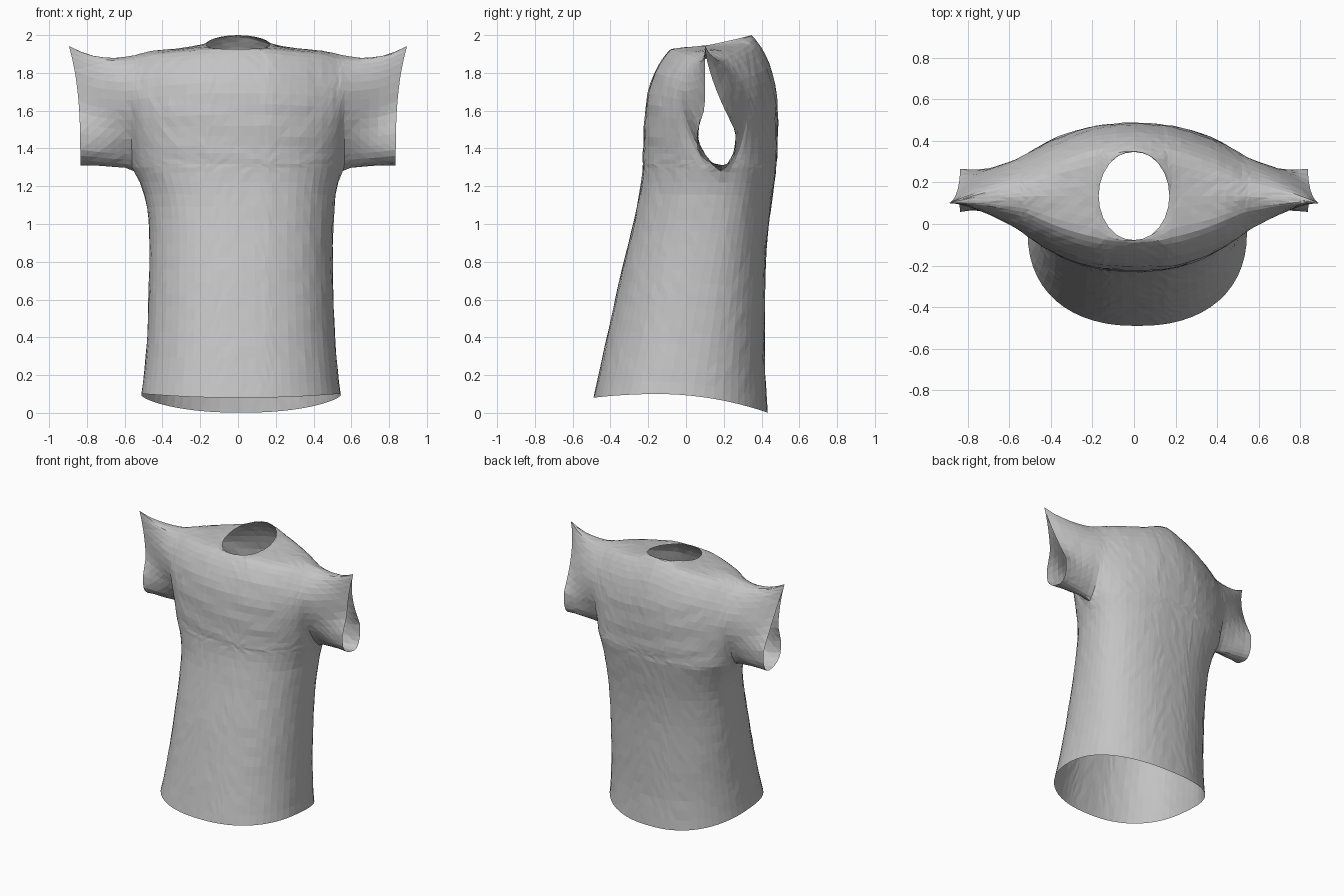
import bpy, bmesh, math, random
from mathutils import Vector

random.seed(4)
old = bpy.data.objects.get("Cube")
if old:
    bpy.data.objects.remove(old, do_unlink=True)

ARMPIT_Z, ARMPIT_X, CUFF_X, NECK_X = 1.29, 0.55, 0.835, 0.17


def table(x, pts):
    """Linear lookup through (position, value) pairs."""
    if x <= pts[0][0]:
        return pts[0][1]
    for (a, p), (b, q) in zip(pts, pts[1:]):
        if x <= b:
            return p + (q - p) * (x - a) / (b - a)
    return pts[-1][1]


# Torso profiles by height, yoke profiles by distance from the middle
FRONT = [(.09, -.49), (.4, -.42), (.8, -.33), (1, -.28), (1.2, -.238), (1.3, -.228)]
BACK = [(.09, .433), (.3, .417), (.8, .42), (1, .435), (1.2, .465), (1.3, .48)]
WIDTH = [(.09, .528), (.4, .498), (.8, .487), (1, .489), (1.15, .503), (1.23, .525), (1.29, .55)]
YOKE_FRONT = [(0, -.224), (.2, -.212), (.35, -.165), (.5, -.095), (.6, -.04), (.7, .01), (.84, .06)]
YOKE_BACK = [(0, .496), (.2, .476), (.4, .405), (.5, .355), (.6, .315), (.7, .283), (.84, .265)]
RIDGE = [(.17, 1.95), (.3, 1.93), (.45, 1.922), (.55, 1.897), (.65, 1.877), (.75, 1.885), (.84, 1.945)]
BRINK_FRONT = [(0, 1.925), (.17, 1.93), (.45, 1.9), (.6, 1.86), (.84, 1.9)]
BRINK_BACK = [(0, 2), (.1, 1.98), (.17, 1.957), (.3, 1.93), (.45, 1.9), (.6, 1.86), (.84, 1.9)]


def torso_point(side, c, v):
    """Point on the body tube: c runs across, v runs from hem to armpit."""
    z = .09 + (ARMPIT_Z - .09) * v
    seam = -.03 + .22 * v
    edge = table(z, FRONT if side < 0 else BACK)
    bulge = max(0, 1 - abs(c) ** 2.3) ** (1 / 2.3)
    y = seam + (edge - seam) * bulge
    shift = .016 * min(1, (1 - v) * 6)
    d = y + .15
    hem = .1 - (.29 if d > 0 else .17) * d * d
    return Vector((c * table(z, WIDTH) + shift, y, hem + (ARMPIT_Z - hem) * v))


def yoke_point(side, c, row):
    """Point on chest, shoulders and sleeves; |c| above 1 is sleeve.
    The row climbs by t to the shoulder brink, then by u over the flat top."""
    t, u = row
    out = max(0, abs(c) - 1)
    ax = min(abs(c), 1) * ARMPIT_X + out * (CUFF_X - ARMPIT_X)
    k = max(0, (ax - .42) / (CUFF_X - .42)) ** 2
    cuff = out * out
    base = torso_point(side, max(-1, min(1, c)), 1)
    y0, z0 = base.y + .01 * out, base.z + .02 * out
    swell = table(ax, YOKE_FRONT if side < 0 else YOKE_BACK)
    # top edge: neck opening in the middle, shoulder ridge outside
    if ax < NECK_X - .001:
        ytop = .135 + side * .215 * math.sqrt(1 - (ax / NECK_X) ** 2)
        ztop = 1.925 + .075 * ((ytop + .08) / .43) ** 1.5
    else:
        ytop, ztop = .135 - .035 * k, table(ax, RIDGE)
    # brink where the panel turns over onto the shoulder
    ybrink = swell - side * min(.14, .65 * abs(ytop - swell))
    if ax < NECK_X:
        ybrink = swell - side * min(.14, abs(ytop - swell))
    zbrink = table(ax, BRINK_FRONT if side < 0 else BRINK_BACK)
    ybrink += (ytop - ybrink) * cuff
    zbrink += (ztop - zbrink) * cuff
    # cloth drapes from the shoulder down to the underarm, round at the cuff
    body_low = max(0, 1 - t / (.8 if side < 0 else .6)) ** 1.6
    cuff_low = 1 - math.sqrt(1 - max(0, 1 - t / .17) ** 2)
    low = body_low + (cuff_low - body_low) * k
    # cuff narrows to a slit above the arm
    if side < 0:
        pinch = min(1, max(0, (t - .28) / .2))
    else:
        pinch = 1 - (1 - max(0, (t - .28) / .72)) ** 1.5
    high = (1 - cuff) * t ** 4.5 + cuff * pinch
    y = swell + (y0 - swell) * low + (ybrink - swell) * high
    z = z0 + (zbrink - z0) * t
    x = ax + .06 * cuff * t ** 3
    return Vector((math.copysign(x, c), y + (ytop - ybrink) * u, z + (ztop - zbrink) * u))


def panel(bm, func, side, columns, rows):
    """Grid of quads facing outward on the front or back."""
    grid = [[bm.verts.new(func(side, c, r)) for r in rows] for c in columns]
    for a, b in zip(grid, grid[1:]):
        for j in range(len(rows) - 1):
            quad = [a[j], b[j], b[j + 1], a[j + 1]]
            bm.faces.new(quad if side < 0 else quad[::-1])


# Columns: neck opening, rest of the body, then out to the cuffs
half = [NECK_X / ARMPIT_X * math.sin(math.radians(a)) for a in range(15, 91, 15)]
half += [math.sin(math.radians(a)) for a in range(24, 91, 6)]
body = [-c for c in reversed(half)] + [0] + half
sleeve = [1 + i / 6 for i in range(1, 7)]
wide = [-s for s in reversed(sleeve)] + body + sleeve
hem_rows = [i / 18 for i in range(19)]
climb = [0, .015, .04, .08, .13, .19, .27, .36, .45, .54, .63, .72, .8, .87, .92, .96, 1]
yoke_rows = [(t, 0) for t in climb] + [(1, u / 4) for u in range(1, 5)]

bm = bmesh.new()
for side in (-1, 1):
    panel(bm, torso_point, side, body, hem_rows)
    panel(bm, yoke_point, side, wide, yoke_rows)
bmesh.ops.remove_doubles(bm, verts=bm.verts, dist=.0002)

# Relax the cloth away from the open edges, then add slight unevenness
inner = [v for v in bm.verts if not v.is_boundary]
for _ in range(3):
    bmesh.ops.smooth_vert(bm, verts=inner, factor=.5,
                          use_axis_x=True, use_axis_y=True, use_axis_z=True)
bm.normal_update()
for v in inner:
    fold = .002 * math.sin(v.co.z * 38 + v.co.x * 7) if 1.3 < v.co.z < 1.8 else 0
    v.co += v.normal * (random.uniform(-.0015, .0015) + fold * (abs(v.co.x) < .4))
bmesh.ops.triangulate(bm, faces=bm.faces)

mesh = bpy.data.meshes.new("shirt")
bm.to_mesh(mesh)
bm.free()
shirt = bpy.data.objects.new("shirt", mesh)
bpy.context.collection.objects.link(shirt)

# Plain grey cloth
cloth = bpy.data.materials.new("grey cloth")
cloth.use_nodes = True
grey = (.55, .55, .55, 1)
cloth.diffuse_color = grey
cloth.node_tree.nodes["Principled BSDF"].inputs["Base Color"].default_value = grey
mesh.materials.append(cloth)
